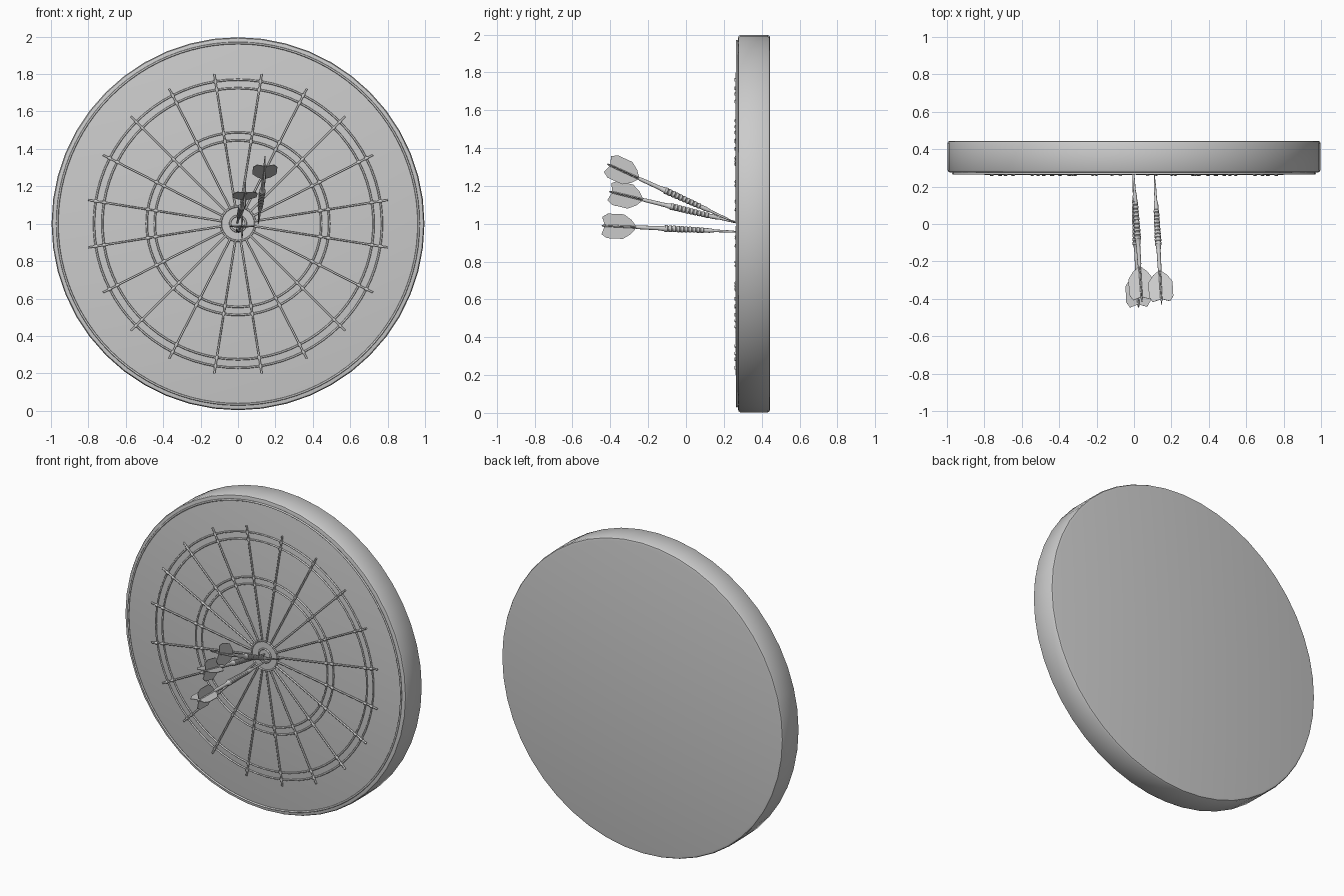
import bpy, bmesh, math
from mathutils import Vector, Matrix

if "Cube" in bpy.data.objects:
    bpy.data.objects.remove(bpy.data.objects["Cube"])

C = Vector((0, 0, 1))      # board axis height
FACE, BACK = 0.275, 0.445  # board front and back in y
WIRE_Y = 0.269


def finish(bm, name, angle=35):
    bmesh.ops.recalc_face_normals(bm, faces=bm.faces)
    me = bpy.data.meshes.new(name)
    bm.to_mesh(me)
    bm.free()
    ob = bpy.data.objects.new(name, me)
    bpy.context.collection.objects.link(ob)
    bpy.ops.object.select_all(action='DESELECT')
    ob.select_set(True)
    bpy.context.view_layer.objects.active = ob
    bpy.ops.object.shade_smooth_by_angle(angle=math.radians(angle))
    return ob


def lathe(bm, profile, segs, mat):
    """Revolve (radius, height) points about local z, capping both ends."""
    rings = []
    for r, h in profile:
        rings.append([bm.verts.new(mat @ Vector((r * math.cos(a), r * math.sin(a), h)))
                      for a in (2 * math.pi * i / segs for i in range(segs))])
    for a, b in zip(rings, rings[1:]):
        for i in range(segs):
            j = (i + 1) % segs
            bm.faces.new((a[i], a[j], b[j], b[i]))
    bm.faces.new(rings[0])
    bm.faces.new(rings[-1])


def ring(bm, radius, thick, y, segs=80, sides=6):
    rows = []
    for i in range(segs):
        a = 2 * math.pi * i / segs
        row = []
        for k in range(sides):
            t = 2 * math.pi * k / sides
            r = radius + thick * math.cos(t)
            row.append(bm.verts.new((r * math.sin(a), y + thick * math.sin(t), C.z + r * math.cos(a))))
        rows.append(row)
    for i in range(segs):
        a, b = rows[i], rows[(i + 1) % segs]
        for k in range(sides):
            m = (k + 1) % sides
            bm.faces.new((a[k], b[k], b[m], a[m]))


def rod(bm, p, q, radius, sides=6):
    d = q - p
    m = Matrix.Translation(p) @ d.to_track_quat('Z', 'Y').to_matrix().to_4x4()
    lathe(bm, [(radius, 0), (radius, d.length)], sides, m)


# Board: thick disc with softened rims, front towards -y
bm = bmesh.new()
to_front = Matrix.Translation((0, BACK, 1)) @ Matrix.Rotation(math.pi / 2, 4, 'X')
depth = BACK - FACE
lathe(bm, [(0.978, 0), (0.992, 0.003), (0.997, 0.012), (0.997, depth - 0.012),
           (0.992, depth - 0.003), (0.978, depth)], 48, to_front)
finish(bm, "board")

# Scoring rings
bm = bmesh.new()
for r in (0.77, 0.725, 0.488, 0.445, 0.092, 0.042):
    ring(bm, r, 0.0055, WIRE_Y)
finish(bm, "scoring_rings", 70)

# Outer rim wire
bm = bmesh.new()
ring(bm, 0.966, 0.006, WIRE_Y, 96)
finish(bm, "outer_rim_wire", 70)

# Radial wires between the segments, and the clips where they cross the rings
wires, clips = bmesh.new(), bmesh.new()
for i in range(20):
    a = math.radians(9 + 18 * i)
    d = Vector((math.sin(a), 0, math.cos(a)))
    base = C + Vector((0, WIRE_Y - 0.002, 0))
    rod(wires, base + d * 0.09, base + d * 0.81, 0.0055)
    for r in (0.77, 0.725, 0.488, 0.445):
        rod(clips, base + d * (r - 0.009), base + d * (r + 0.009), 0.0095)
finish(wires, "radial_wires", 70)
finish(clips, "wire_clips", 70)

# Dart body profile, measured from the tail: shaft, grooved barrel, needle
LENGTH = 0.76
body = [(0.003, 0), (0.006, 0.01), (0.007, 0.17), (0.010, 0.20), (0.011, 0.30), (0.014, 0.33)]
for k in range(10):
    s = 0.335 + k * 0.021
    r = 0.018 - 0.0004 * k
    body += [(r, s), (r, s + 0.013), (r - 0.003, s + 0.016), (r - 0.003, s + 0.019)]
body += [(0.012, 0.57), (0.007, 0.60), (0.006, 0.68), (0.001, LENGTH)]

# One vane of the flight: (distance from axis, distance from tail)
vane = [(0.002, 0.015), (0.046, 0.0), (0.065, 0.03), (0.065, 0.115), (0.038, 0.155), (0.002, 0.185)]


def dart(name, tail, tip):
    tail, tip = Vector(tail), Vector(tip)
    z = (tip - tail).normalized()
    x = Vector((0, 0, 1)).cross(z).normalized()
    y = z.cross(x)
    m = Matrix((x, y, z)).transposed().to_4x4()
    m.translation = tail
    bm = bmesh.new()
    lathe(bm, body, 12, m)
    finish(bm, name + "_body")
    bm = bmesh.new()
    for k in range(4):
        turn = m @ Matrix.Rotation(k * math.pi / 2, 4, 'Z')
        sides = [[bm.verts.new(turn @ Vector((r, t, s))) for r, s in vane]
                 for t in (-0.0018, 0.0018)]
        for f in sides:
            bm.faces.new(f)
        n = len(vane)
        for i in range(n):
            j = (i + 1) % n
            bm.faces.new((sides[0][i], sides[0][j], sides[1][j], sides[1][i]))
    finish(bm, name + "_flight")


dart("upper_dart", (0.147, -0.415, 1.315), (0.108, 0.275, 1.0))
dart("middle_dart", (0.042, -0.405, 1.17), (-0.004, 0.275, 1.005))
dart("lower_dart", (0.024, -0.445, 0.99), (-0.004, 0.275, 0.957))
